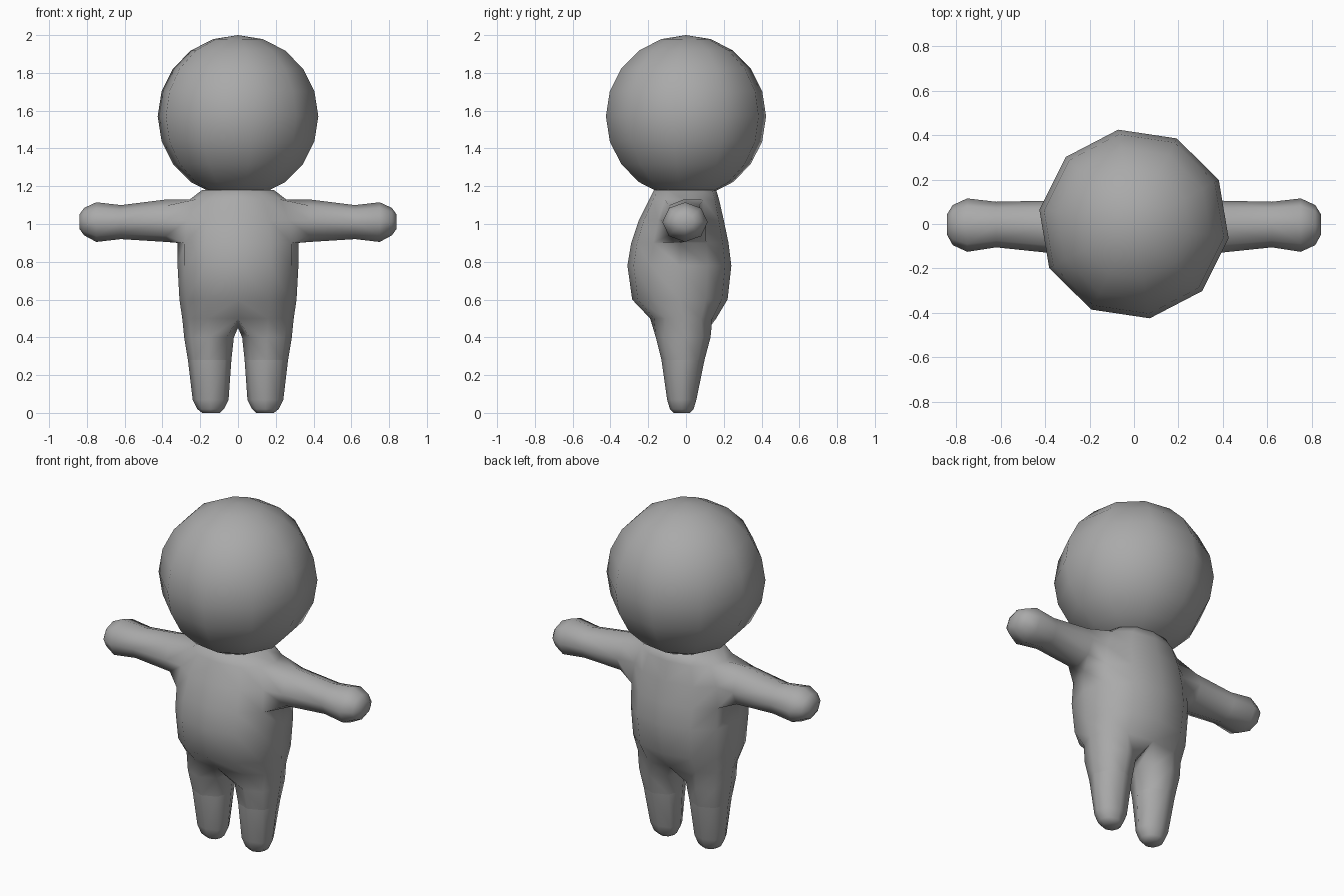
import bpy, bmesh
from math import sin, cos, radians

cube = bpy.data.objects.get("Cube")
if cube:
    bpy.data.objects.remove(cube)

grey = bpy.data.materials.new("plain grey")
grey.use_nodes = True
colour = (0.4, 0.4, 0.4, 1)
grey.diffuse_color = colour
grey.node_tree.nodes["Principled BSDF"].inputs["Base Color"].default_value = colour

bm = bmesh.new()


def octagon(lo_u, hi_u, lo_v, hi_v, place):
    """Eight vertices around a box in a plane, placed in space by place(u, v)."""
    ring = []
    for i in range(8):
        a = radians(45 * i - 135)
        u = (lo_u + hi_u) / 2 + (hi_u - lo_u) / 2 * cos(a)
        v = (lo_v + hi_v) / 2 + (hi_v - lo_v) / 2 * sin(a)
        ring.append(bm.verts.new(place(u, v)))
    return ring


def bridge(a, b):
    n = len(a)
    for i in range(n):
        j = (i + 1) % n
        bm.faces.new((a[i], a[j], b[j], b[i]))


def soften(t):
    """Slightly boxier than an ellipse."""
    return (1 if t >= 0 else -1) * abs(t) ** 0.88


# Left half of the torso: height, half width, front, back
torso = [(1.18, 0.19, -0.17, 0.16), (1.13, 0.255, -0.195, 0.175),
         (1.02, 0.305, -0.25, 0.20), (0.90, 0.32, -0.29, 0.225),
         (0.78, 0.32, -0.31, 0.24), (0.60, 0.31, -0.285, 0.22),
         (0.50, 0.295, -0.19, 0.16)]
rows = []
for z, w, front, back in torso:
    row = []
    for i in range(7):
        a = radians(30 * i - 90)
        x = 0 if i in (0, 6) else w * soften(cos(a))
        y = (front + back) / 2 + (back - front) / 2 * soften(sin(a))
        row.append(bm.verts.new((x, y, z)))
    rows.append(row)
for r in range(len(rows) - 1):
    for c in range(6):
        if r in (1, 2) and c in (2, 3):
            continue  # arm opening
        bm.faces.new((rows[r][c], rows[r][c + 1], rows[r + 1][c + 1], rows[r + 1][c]))
bm.faces.new(rows[0])  # neck top, under the head

# Arm, grown from the opening: distance out, front, back, bottom, top
top, mid, low = rows[1:4]
ring = [low[2], low[3], low[4], mid[4], top[4], top[3], top[2], mid[2]]
for x, front, back, bottom, upper in [(0.38, -0.13, 0.105, 0.905, 1.13),
                                      (0.62, -0.105, 0.10, 0.92, 1.10),
                                      (0.75, -0.125, 0.115, 0.905, 1.115),
                                      (0.815, -0.095, 0.085, 0.94, 1.085),
                                      (0.84, -0.05, 0.045, 0.975, 1.05)]:
    new = octagon(front, back, bottom, upper, lambda u, v: (x, u, v))
    bridge(ring, new)
    ring = new
bm.faces.new(ring)

# Leg, grown from the torso rim and crotch: height, inside, outside, front, back
crotch = bm.verts.new((0, -0.02, 0.45))
ring = rows[-1] + [crotch]
for z, inside, outside, front, back in [(0.40, 0.022, 0.285, -0.16, 0.13),
                                        (0.28, 0.035, 0.265, -0.13, 0.098),
                                        (0.07, 0.05, 0.24, -0.10, 0.055),
                                        (0.02, 0.075, 0.215, -0.085, 0.04),
                                        (0.0, 0.095, 0.19, -0.065, 0.02)]:
    new = octagon(inside, outside, front, back, lambda u, v: (u, v, z))
    bridge(ring, new)
    ring = new
    if z == 0.28:
        knee = new
bm.faces.new(ring)

bmesh.ops.recalc_face_normals(bm, faces=bm.faces)
for f in bm.faces:
    f.smooth = True
# Crisp seam around the lower leg
for i in range(8):
    bm.edges.get((knee[i], knee[(i + 1) % 8])).smooth = False

mesh = bpy.data.meshes.new("body")
bm.to_mesh(mesh)
bm.free()
mesh.materials.append(grey)
body = bpy.data.objects.new("body", mesh)
bpy.context.collection.objects.link(body)
mirror = body.modifiers.new("Mirror", 'MIRROR')
mirror.use_clip = True

# Head
bpy.ops.mesh.primitive_uv_sphere_add(segments=10, ring_count=10, radius=0.43,
                                     location=(0, 0, 1.57), rotation=(0, 0, radians(9.5)))
head = bpy.context.object
head.name = "head"
head.data.materials.append(grey)
bpy.ops.object.shade_smooth()
